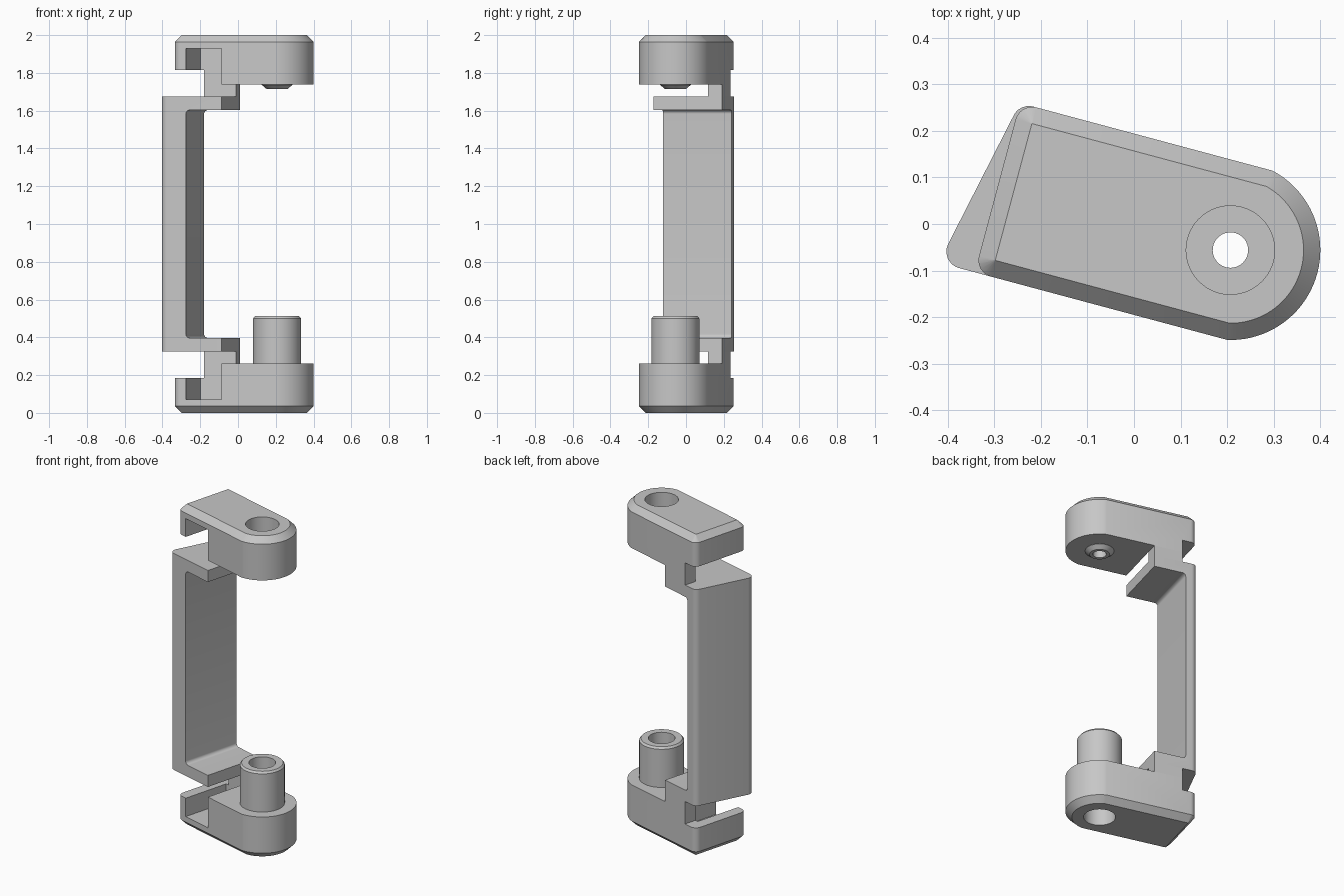
import bpy, bmesh, math
from mathutils import Matrix, Vector

if "Cube" in bpy.data.objects:
    bpy.data.objects.remove(bpy.data.objects["Cube"])

COLOUR = (0.57, 0.57, 0.57, 1)
grey = bpy.data.materials.new("plain grey")
grey.use_nodes = True
grey.diffuse_color = COLOUR
grey.node_tree.nodes["Principled BSDF"].inputs["Base Color"].default_value = COLOUR

# Parts are built along u (arm length) and v (arm width), with the bolt axis at the origin
PLACE = Matrix.Translation((0.207, -0.056, 0)) @ Matrix.Rotation(math.radians(-15), 4, "Z")
HALF, ROUND, TIP, STEP, WALL = 0.188, 0.036, -0.518, -0.255, -0.45


def finish(bm, name):
    bmesh.ops.remove_doubles(bm, verts=bm.verts, dist=1e-5)
    bmesh.ops.recalc_face_normals(bm, faces=bm.faces)
    mesh = bpy.data.meshes.new(name)
    bm.to_mesh(mesh)
    bm.free()
    mesh.materials.append(grey)
    obj = bpy.data.objects.new(name, mesh)
    bpy.context.collection.objects.link(obj)
    return obj


def stack(name, loops):
    """Solid through matching loops of points."""
    bm = bmesh.new()
    rings = [[bm.verts.new(p) for p in loop] for loop in loops]
    n = len(rings[0])
    for a, b in zip(rings, rings[1:]):
        for i in range(n):
            j = (i + 1) % n
            bm.faces.new((a[i], a[j], b[j], b[i]))
    bm.faces.new(rings[0])
    bm.faces.new(rings[-1])
    return finish(bm, name)


def box(name, u, v, z):
    return stack(name, [[(u[0], v[0], h), (u[1], v[0], h), (u[1], v[1], h), (u[0], v[1], h)] for h in z])


def lathe(name, profile, segments=64):
    bm = bmesh.new()
    verts = [bm.verts.new((r, 0, z)) for r, z in profile]
    edges = [bm.edges.new(pair) for pair in zip(verts, verts[1:])]
    bmesh.ops.spin(bm, geom=verts + edges, axis=(0, 0, 1), cent=(0, 0, 0),
                   angle=math.tau, steps=segments, use_duplicate=False)
    return finish(bm, name)


def fillet(prev, corner, nxt, radius, steps=6):
    """Points of a rounded corner."""
    c = Vector(corner)
    a, b = (Vector(prev) - c).normalized(), (Vector(nxt) - c).normalized()
    half = math.acos(a.dot(b)) / 2
    centre = c + (a + b).normalized() * (radius / math.sin(half))
    reach = radius / math.tan(half)
    start, end = c + a * reach - centre, c + b * reach - centre
    return [centre + start.lerp(end, i / steps).normalized() * radius for i in range(steps + 1)]


def combine(obj, other, operation):
    mod = obj.modifiers.new(operation, "BOOLEAN")
    mod.operation, mod.solver, mod.object = operation, "EXACT", other
    graph = bpy.context.evaluated_depsgraph_get()
    mesh = bpy.data.meshes.new_from_object(obj.evaluated_get(graph))
    obj.modifiers.clear()
    obj.data = mesh
    bpy.data.objects.remove(other)


def arm_loop(inset, z):
    half, tip, r = HALF - inset, TIP + inset, max(ROUND - inset, 0.001)
    radius = 0.193 - inset
    sweep = math.asin(half / radius)
    pts = [(radius * math.cos(t), radius * math.sin(t))
           for t in (sweep * (i / 20 - 1) for i in range(41))]
    pts += fillet((0, half), (tip, half), (tip, 0), r)
    pts += fillet((tip, 0), (tip, -half), (0, -half), r)
    return [(p[0], p[1], z) for p in pts]


def make_arm(name, top):
    """Arm with rounded end, chamfered outer face, side pocket and raised tip."""
    def h(*zs):
        return [z if top else 2 - z for z in zs]
    z0, z1, z2 = h(1.738, 1.964, 2)
    arm = stack(name, [arm_loop(0, z0), arm_loop(0, z1), arm_loop(ROUND, z2)])
    combine(arm, box("pocket", (WALL, STEP), (-0.3, 0.11), h(1.6, 1.93)), "DIFFERENCE")
    combine(arm, box("gap", (-0.7, -0.43), (-0.3, 0.3), h(1.6, 1.815)), "DIFFERENCE")
    neck = box(name.replace("arm", "neck"), (-0.43, STEP), (0.11, HALF), h(1.675, 1.738))
    return arm, neck


upper_arm, upper_neck = make_arm("upper_arm", True)
lower_arm, lower_neck = make_arm("lower_arm", False)

# Upper arm: tapered locating boss and counterbored bolt hole
combine(upper_arm, lathe("boss", [(0, 1.8), (0.082, 1.8), (0.082, 1.737), (0.057, 1.716), (0, 1.716)]), "UNION")
combine(upper_arm, lathe("bolt_hole", [(0, 1.6), (0.038, 1.6), (0.038, 1.83), (0.095, 1.83),
                                       (0.095, 2.1), (0, 2.1)]), "DIFFERENCE")

# Lower arm: hollow post and recess below
combine(lower_arm, lathe("post", [(0, 0.2), (0.127, 0.2), (0.127, 0.5), (0.117, 0.512), (0, 0.512)]), "UNION")
combine(lower_arm, lathe("post_hole", [(0, -0.1), (0.09, -0.1), (0.09, 0.18), (0.038, 0.18), (0.038, 0.3),
                                       (0.076, 0.3), (0.076, 0.6), (0, 0.6)]), "DIFFERENCE")

# Strap: wedge-shaped upright with a flange at each end
front, back = (-0.598, -HALF), (TIP, HALF)
outline = [(STEP, -HALF), (STEP, HALF)]
outline += fillet((STEP, HALF), back, front, ROUND) + fillet(back, front, (STEP, -HALF), ROUND)
strap = stack("strap", [[(p[0], p[1], z) for p in outline] for z in (0.325, 1.675)])
low, high = 0.397, 1.603
opening = [(0, low), (0, high)]
opening += fillet((0, high), (WALL, high), (WALL, low), 0.02) + fillet((WALL, high), (WALL, low), (0, low), 0.02)
combine(strap, stack("opening", [[(p[0], v, p[1]) for p in opening] for v in (-0.3, 0.3)]), "DIFFERENCE")

# Turn everything into place and smooth the round surfaces
for obj in (upper_arm, upper_neck, lower_arm, lower_neck, strap):
    obj.data.transform(PLACE)
    bpy.ops.object.select_all(action="DESELECT")
    obj.select_set(True)
    bpy.context.view_layer.objects.active = obj
    bpy.ops.object.shade_smooth_by_angle(angle=math.radians(30))
